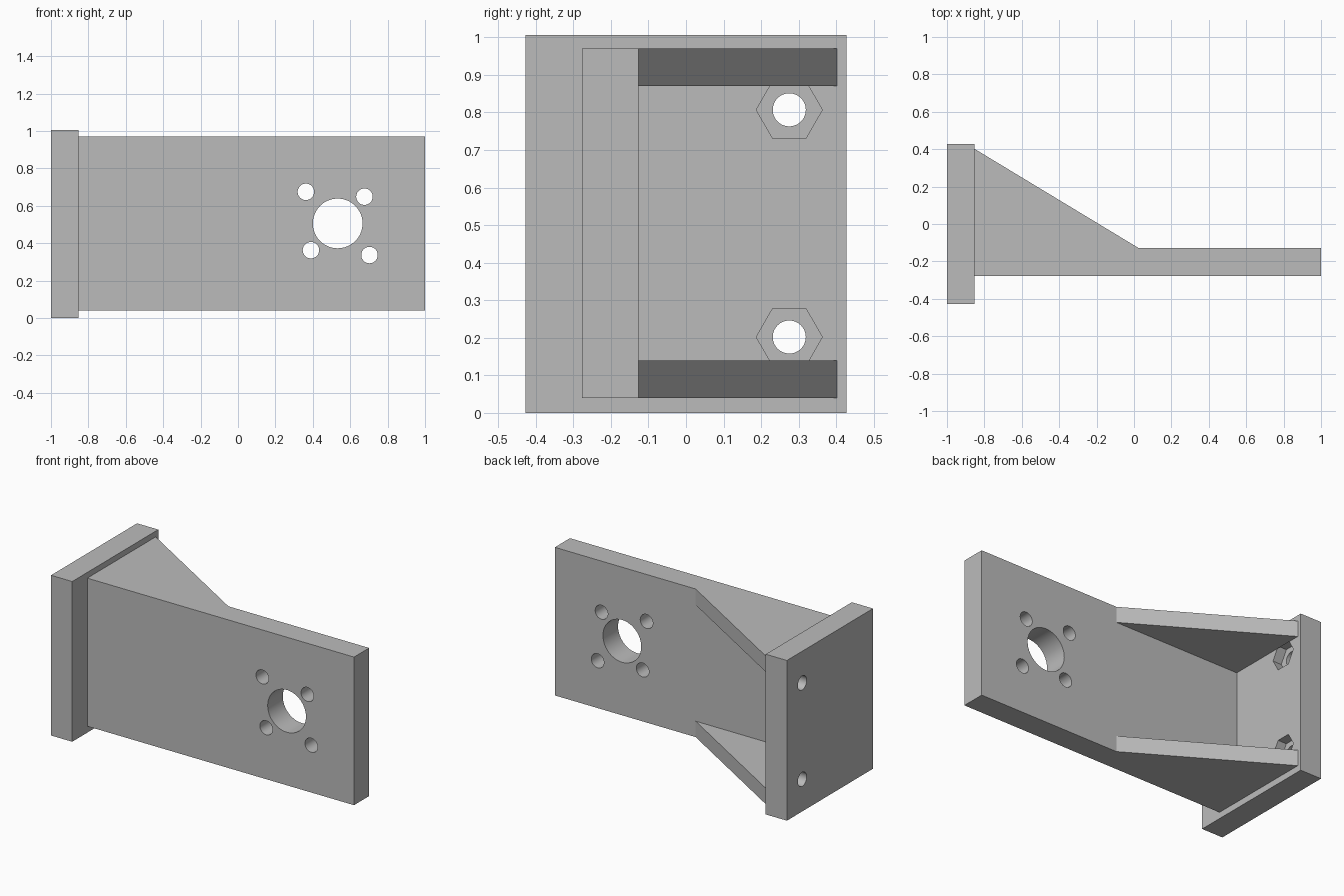
import bpy
import bmesh
import math
from mathutils import Matrix, Vector

if "Cube" in bpy.data.objects:
    bpy.data.objects.remove(bpy.data.objects["Cube"], do_unlink=True)

grey = bpy.data.materials.new("light grey")
grey.use_nodes = True
grey.diffuse_color = (0.5, 0.5, 0.5, 1)
grey.node_tree.nodes["Principled BSDF"].inputs["Base Color"].default_value = (0.5, 0.5, 0.5, 1)


def finish(name, bm):
    bmesh.ops.recalc_face_normals(bm, faces=bm.faces)
    mesh = bpy.data.meshes.new(name)
    bm.to_mesh(mesh)
    bm.free()
    mesh.materials.append(grey)
    obj = bpy.data.objects.new(name, mesh)
    bpy.context.collection.objects.link(obj)
    return obj


def prism(name, outline, z0, z1):
    """Extrude a plan outline from z0 to z1."""
    bm = bmesh.new()
    face = bm.faces.new([bm.verts.new((x, y, z0)) for x, y in outline])
    top = bmesh.ops.extrude_face_region(bm, geom=[face])["geom"]
    verts = [v for v in top if isinstance(v, bmesh.types.BMVert)]
    bmesh.ops.translate(bm, verts=verts, vec=(0, 0, z1 - z0))
    return finish(name, bm)


def box(name, x0, x1, y0, y1, z0, z1):
    return prism(name, [(x0, y0), (x1, y0), (x1, y1), (x0, y1)], z0, z1)


def rod(name, centre, axis, radius, length, sides=48):
    """Cylinder along the x or y axis."""
    turn = Matrix.Rotation(math.pi / 2, 4, "Y" if axis == "x" else "X")
    bm = bmesh.new()
    bmesh.ops.create_cone(bm, cap_ends=True, segments=sides, radius1=radius,
                          radius2=radius, depth=length,
                          matrix=Matrix.Translation(Vector(centre)) @ turn)
    return finish(name, bm)


def cut(target, cutters):
    for cutter in cutters:
        cutter.hide_render = True
        mod = target.modifiers.new("cut", "BOOLEAN")
        mod.operation = "DIFFERENCE"
        mod.solver = "EXACT"
        mod.object = cutter
        bpy.context.view_layer.update()
        bpy.ops.object.select_all(action="DESELECT")
        bpy.context.view_layer.objects.active = target
        target.select_set(True)
        bpy.ops.object.modifier_apply(modifier=mod.name)
        bpy.data.objects.remove(cutter, do_unlink=True)
    bpy.ops.object.shade_smooth_by_angle(angle=math.radians(30))


PLATE_X = -0.853
ARM_FRONT, ARM_BACK = -0.277, -0.127

# Mounting plate with two bolt holes and hexagonal nut pockets
plate = box("mounting_plate", -1, PLATE_X, -0.427, 0.427, 0, 1.006)
cutters = []
for z in (0.202, 0.807):
    cutters.append(rod("bolt_cutter", (-0.9, 0.275, z), "x", 0.044, 0.6))
    # hexagon with a point upwards, sunk into the inner face
    cutters.append(rod("nut_cutter", (PLATE_X, 0.275, z), "x", 0.088, 0.12, 6))
cut(plate, cutters)

# Arm with two sloping gussets, hollow between them
arm = prism("arm_with_gussets",
            [(PLATE_X, ARM_FRONT), (1, ARM_FRONT), (1, ARM_BACK),
             (0.022, ARM_BACK), (PLATE_X, 0.402)], 0.04, 0.97)
cutters = [box("hollow_cutter", -1, 0.3, ARM_BACK, 0.6, 0.14, 0.87)]

# Shaft hole and four screw holes around it
cx, cz = 0.533, 0.506
holes = [(0, 0, 0.133)]
for side in (-1, 1):
    holes += [(side * 0.17, -side * 0.169, 0.044), (side * 0.143, side * 0.143, 0.044)]
for dx, dz, r in holes:
    cutters.append(rod("hole_cutter", (cx + dx, -0.2, cz + dz), "y", r, 0.6))
cut(arm, cutters)
